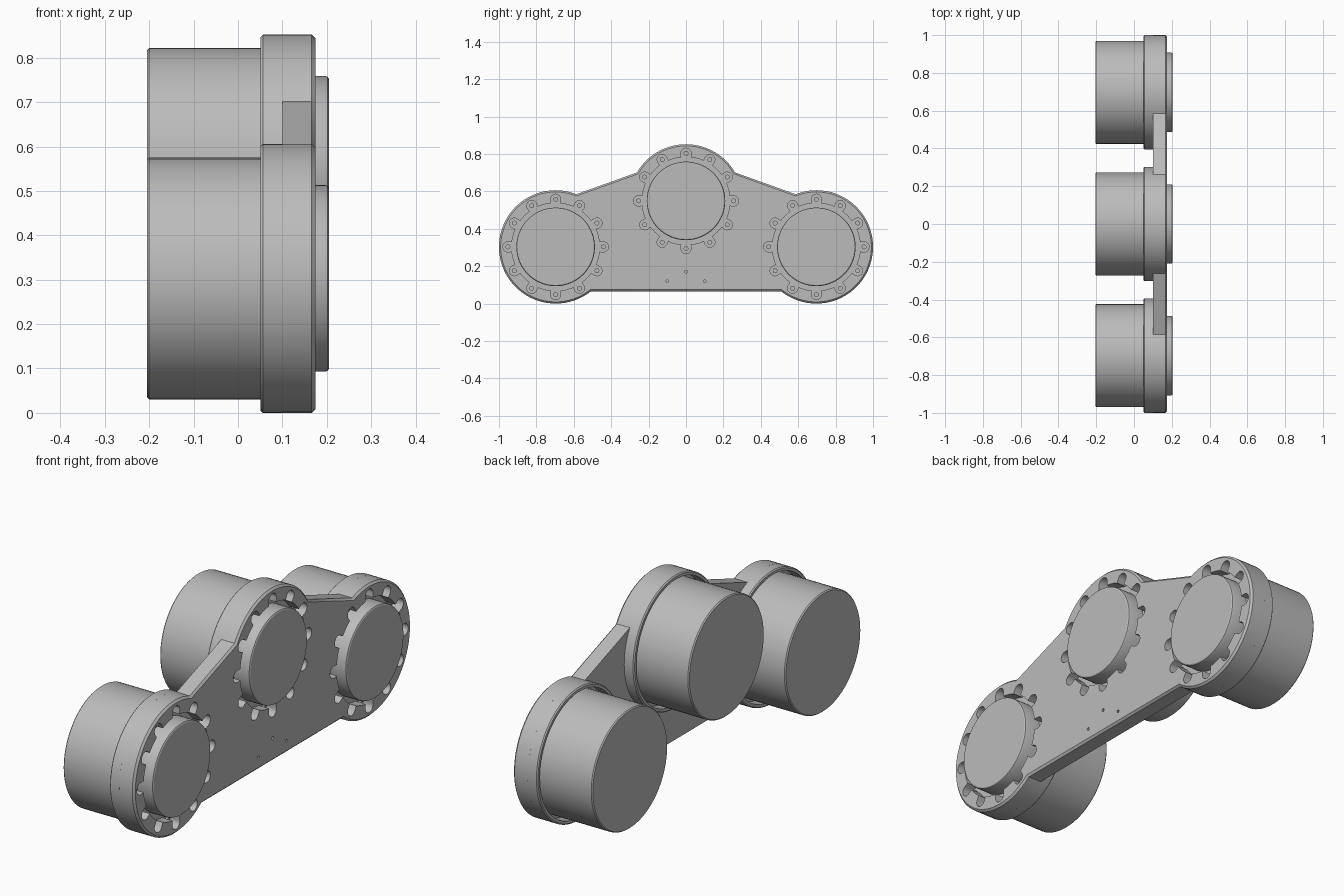
import bpy, bmesh
from math import sin, cos, sqrt, radians, atan2, tau
from mathutils import Vector

cube = bpy.data.objects.get("Cube")
if cube:
    bpy.data.objects.remove(cube, do_unlink=True)

grey = bpy.data.materials.new("mid_grey")
grey.use_nodes = True
grey.diffuse_color = (0.5, 0.5, 0.5, 1)
grey.node_tree.nodes["Principled BSDF"].inputs["Base Color"].default_value = (0.5, 0.5, 0.5, 1)

# Pod centres as (y, z), and the main sizes
SIDE_Y, LOW_Z, HIGH_Z = 0.697, 0.303, 0.549
PODS = {"front": (-SIDE_Y, LOW_Z), "middle": (0, HIGH_Z), "rear": (SIDE_Y, LOW_Z)}
RIM = 0.303
BOLT_CIRCLE, LOBE, POCKET = 0.255, 0.027, 0.235
PLATE_BACK, PLATE_FACE, POCKET_FLOOR = 0.10, 0.175, 0.125


def make_object(name, bm):
    bmesh.ops.recalc_face_normals(bm, faces=bm.faces)
    mesh = bpy.data.meshes.new(name)
    bm.to_mesh(mesh)
    bm.free()
    mesh.materials.append(grey)
    obj = bpy.data.objects.new(name, mesh)
    bpy.context.collection.objects.link(obj)
    return obj


def smooth(obj):
    bpy.ops.object.select_all(action="DESELECT")
    obj.select_set(True)
    bpy.context.view_layer.objects.active = obj
    bpy.ops.object.shade_smooth_by_angle(angle=radians(30))


def add_prism(bm, outline, x0, x1):
    """Extrude a (y, z) outline along x."""
    base = bm.faces.new([bm.verts.new((x0, y, z)) for y, z in outline])
    moved = bmesh.ops.extrude_face_region(bm, geom=[base], use_keep_orig=True)["geom"]
    verts = [v for v in moved if isinstance(v, bmesh.types.BMVert)]
    bmesh.ops.translate(bm, verts=verts, vec=(x1 - x0, 0, 0))


def arc(centre, radius, start, end, steps):
    angles = [start + (end - start) * i / steps for i in range(steps + 1)]
    return [(centre[0] + radius * cos(a), centre[1] + radius * sin(a)) for a in angles]


def circle(centre, radius, steps):
    return arc(centre, radius, 0, tau, steps)[:-1]


def lathe(name, profile, centre, closed=False):
    """Spin an (x, radius) profile about the pod axis."""
    bm = bmesh.new()
    hub = Vector((0, *centre))
    verts = [bm.verts.new(hub + Vector((x, 0, r))) for x, r in profile]
    pairs = list(zip(verts, verts[1:]))
    if closed:
        pairs.append((verts[-1], verts[0]))
    edges = [bm.edges.new(p) for p in pairs]
    bmesh.ops.spin(bm, geom=verts + edges, cent=hub, axis=(1, 0, 0),
                   angle=tau, steps=72, use_merge=True)
    bmesh.ops.remove_doubles(bm, verts=bm.verts, dist=0.0001)
    obj = make_object(name, bm)
    smooth(obj)


def scalloped(centre):
    """Circle with twelve round lobes, one around each bolt."""
    points = []
    limit = LOBE / BOLT_CIRCLE * 0.999
    for k in range(12):
        middle = tau * k / 12
        polar = [(-limit * 1.02, POCKET)]
        for i in range(-6, 7):
            s = limit * sin(i / 6 * tau / 4)
            polar.append((s, BOLT_CIRCLE * cos(s) + sqrt(max(0, LOBE**2 - (BOLT_CIRCLE * sin(s))**2))))
        polar += [(limit * 1.02, POCKET)]
        polar += [(radians(a), POCKET) for a in (10, 15, 20)]
        points += [(centre[0] + r * cos(middle + a), centre[1] + r * sin(middle + a)) for a, r in polar]
    return points


def cut(target, outline, x0, x1):
    bm = bmesh.new()
    add_prism(bm, outline, x0, x1)
    cutter = make_object("cutter", bm)
    cutter.hide_render = True
    mod = target.modifiers.new("cut", "BOOLEAN")
    mod.operation, mod.solver, mod.object = "DIFFERENCE", "EXACT", cutter
    bpy.context.view_layer.objects.active = target
    bpy.ops.object.modifier_apply(modifier=mod.name)
    bpy.data.objects.remove(cutter, do_unlink=True)


# Mounting plate: three arcs joined by straight edges
low = atan2(-0.238, -0.1875)
high = atan2(0.284, -0.112)
shoulder = atan2(0.151, 0.26)
half = tau / 2
outline = arc(PODS["rear"], RIM, low, high, 48)
outline += arc(PODS["middle"], RIM, shoulder, half - shoulder, 24)
outline += arc(PODS["front"], RIM, half - high, half - low, 48)
bm = bmesh.new()
add_prism(bm, outline, PLATE_BACK, PLATE_FACE)


def at_x(edge, x):
    return all(abs(v.co.x - x) < 0.0001 for v in edge.verts)


long_back = [e for e in bm.edges if at_x(e, PLATE_BACK) and e.calc_length() > 0.2]
face_rim = [e for e in bm.edges if at_x(e, PLATE_FACE)]
bmesh.ops.bevel(bm, geom=long_back + face_rim, offset=0.009, segments=1,
                affect="EDGES", clamp_overlap=True)
plate = make_object("mounting_plate", bm)

# Scalloped pockets and three small pilot holes
for centre in PODS.values():
    cut(plate, scalloped(centre), POCKET_FLOOR, 0.25)
for spot in ((0, 0.17), (-0.1, 0.12), (0.1, 0.12)):
    cut(plate, circle(spot, 0.007, 12), 0.15, 0.25)
smooth(plate)

for name, centre in PODS.items():
    # Collar behind the plate, with a gap around the drum
    lathe(name + "_collar", [(PLATE_BACK, RIM), (0.056, RIM), (0.051, RIM - 0.005),
                             (0.051, 0.286), (PLATE_BACK, 0.286)], centre, closed=True)
    # Large drum at the back
    lathe(name + "_drum", [(-0.205, 0), (-0.205, 0.268), (-0.2, 0.2725),
                           (0.11, 0.2725), (0.11, 0)], centre)
    # Round cap standing in the pocket
    lathe(name + "_cap", [(0.12, 0), (0.12, 0.21), (0.197, 0.21), (0.202, 0.208),
                          (0.205, 0.203), (0.205, 0)], centre)
    # Ring of bolts
    bm = bmesh.new()
    for y, z in circle(centre, BOLT_CIRCLE, 12):
        add_prism(bm, circle((y, z), 0.013, 12), 0.12, 0.135)
    smooth(make_object(name + "_bolts", bm))
